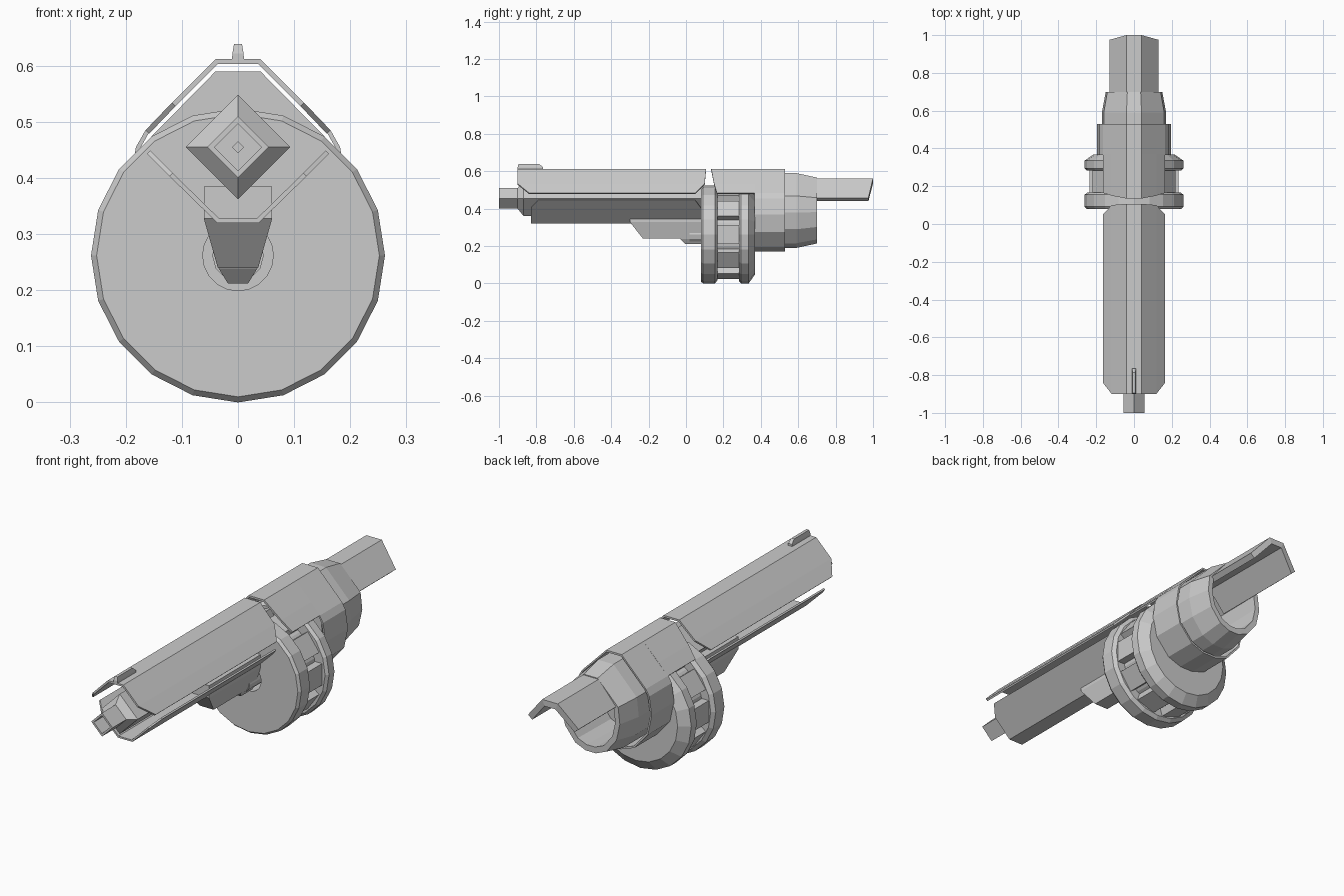
import bpy, bmesh
from math import sin, cos, pi
from mathutils import Matrix

if "Cube" in bpy.data.objects:
    bpy.data.objects.remove(bpy.data.objects["Cube"])


def finish(name, bm, recalc=True):
    if recalc:
        bmesh.ops.recalc_face_normals(bm, faces=bm.faces)
    me = bpy.data.meshes.new(name)
    bm.to_mesh(me)
    bm.free()
    ob = bpy.data.objects.new(name, me)
    bpy.context.collection.objects.link(ob)
    return ob


def loft(name, rings, loop=False):
    """Skin a row of equal rings; cap the ends, or join last to first."""
    bm = bmesh.new()
    vs = [[bm.verts.new(p) for p in r] for r in rings]
    n = len(vs[0])
    pairs = list(zip(vs, vs[1:])) + ([(vs[-1], vs[0])] if loop else [])
    for a, b in pairs:
        for i in range(n):
            j = (i + 1) % n
            bm.faces.new((a[i], a[j], b[j], b[i]))
    if not loop:
        bm.faces.new(vs[0])
        bm.faces.new(vs[-1])
    return finish(name, bm)


def sheet(name, half, thick, offset=-1):
    """Bent plate along y: half section of (x, z, y0, y1), mirrored in x."""
    pts = [(-x, z, a, b) for x, z, a, b in reversed(half)] + half
    bm = bmesh.new()
    rows = [(bm.verts.new((x, a, z)), bm.verts.new((x, b, z))) for x, z, a, b in pts]
    for p, q in zip(rows, rows[1:]):
        bm.faces.new((p[0], q[0], q[1], p[1]))
    ob = finish(name, bm, False)
    m = ob.modifiers.new("thickness", 'SOLIDIFY')
    m.thickness, m.offset, m.use_even_offset = thick, offset, True
    return ob


def circle(y, r, n=20, z=0.262):
    return [(r * sin(2 * pi * i / n), y, z - r * cos(2 * pi * i / n)) for i in range(n)]


def section(half, y, s=1.0, zc=0.39):
    pts = half + [(-x, z) for x, z in reversed(half)]
    return [(x * s, y, zc + (z - zc) * s) for x, z in pts]


def layer(z, w, y0, y1):
    return [(-w, y0, z), (w, y0, z), (w, y1, z), (-w, y1, z)]


# Upper shroud, front and rear plates
sheet("front_shroud", [(.04, .612, -.9, .107), (.118, .534, -.9, .1),
                       (.165, .485, -.84, .05)], .009)
sheet("rear_shroud", [(.04, .612, .135, .37), (.118, .534, .15, .37),
                      (.165, .485, .165, .37)], .009)

# Front sight blade
loft("front_sight", [layer(.605, .011, -.9, -.765), layer(.622, .010, -.9, -.765),
                     layer(.639, .007, -.895, -.785)])

# Square barrel standing on its corner, with a bore
loft("barrel", [circle(y, r, 4, .455) for y, r in
                [(-.8, .042), (-1, .042), (-1, .055), (-.9, .055), (-.87, .093),
                 (.08, .093), (.08, .042)]] + [circle(-.8, .01, 4, .455)], loop=True)

# Lower trough under the barrel
sheet("lower_guard", [(.037, .32, -.83, .08), (.122, .403, -.83, .08),
                      (.162, .443, -.79, .05)], .008, 1)

# Block and hinge nub under the trough
loft("under_block", [layer(.385, .061, -.3, .08), layer(.328, .061, -.3, .08),
                     layer(.24, .036, -.23, .08)])
loft("block_nub", [layer(.26, .04, -.045, .08), layer(.238, .034, -.03, .08),
                   layer(.212, .018, -.005, .08)])

# Drum: two flanges, core, outer panels, axle
loft("drum_front_flange", [circle(y, r) for y, r in
     [(.08, .063), (.08, .252), (.092, .262), (.155, .262), (.168, .245), (.168, .063)]],
     loop=True)
loft("drum_rear_flange", [circle(y, r) for y, r in
     [(.283, .063), (.283, .25), (.295, .262), (.335, .262), (.368, .215), (.368, .063)]],
     loop=True)
loft("drum_core", [circle(y, r) for y, r in
     [(.16, .063), (.16, .205), (.29, .205), (.29, .063)]], loop=True)
loft("drum_axle", [circle(.02, .046, 12), circle(.36, .046, 12)])
bm = bmesh.new()
for k in range(10):
    mat = (Matrix.Translation((0, .225, .262)) @ Matrix.Rotation(k * pi / 5, 4, 'Y')
           @ Matrix.Translation((.217, 0, 0)) @ Matrix.Diagonal((.036, .125, .1, 1)))
    bmesh.ops.create_cube(bm, size=1, matrix=mat)
finish("drum_panels", bm)

# Rear sleeve and the hollow cup inside it
SLEEVE = [(.04, .612), (.165, .485), (.182, .455), (.195, .37), (.175, .275),
          (.105, .195), (.035, .17)]
CUP = [(.04, .59), (.16, .468), (.17, .38), (.15, .29), (.09, .215), (.03, .19)]
loft("rear_sleeve", [section(SLEEVE, .365), section(SLEEVE, .53),
                     section(SLEEVE, .53, .96), section(SLEEVE, .365, .96)], loop=True)
loft("rear_cup", [section(CUP, .38), section(CUP, .59), section(CUP, .7, .88),
                  section(CUP, .7, .74), section(CUP, .45, .78)])

# Tail channel with a slanted end
sheet("tail_channel", [(.04, .562, .5, 1.0), (.13, .458, .5, .975)], .028)
